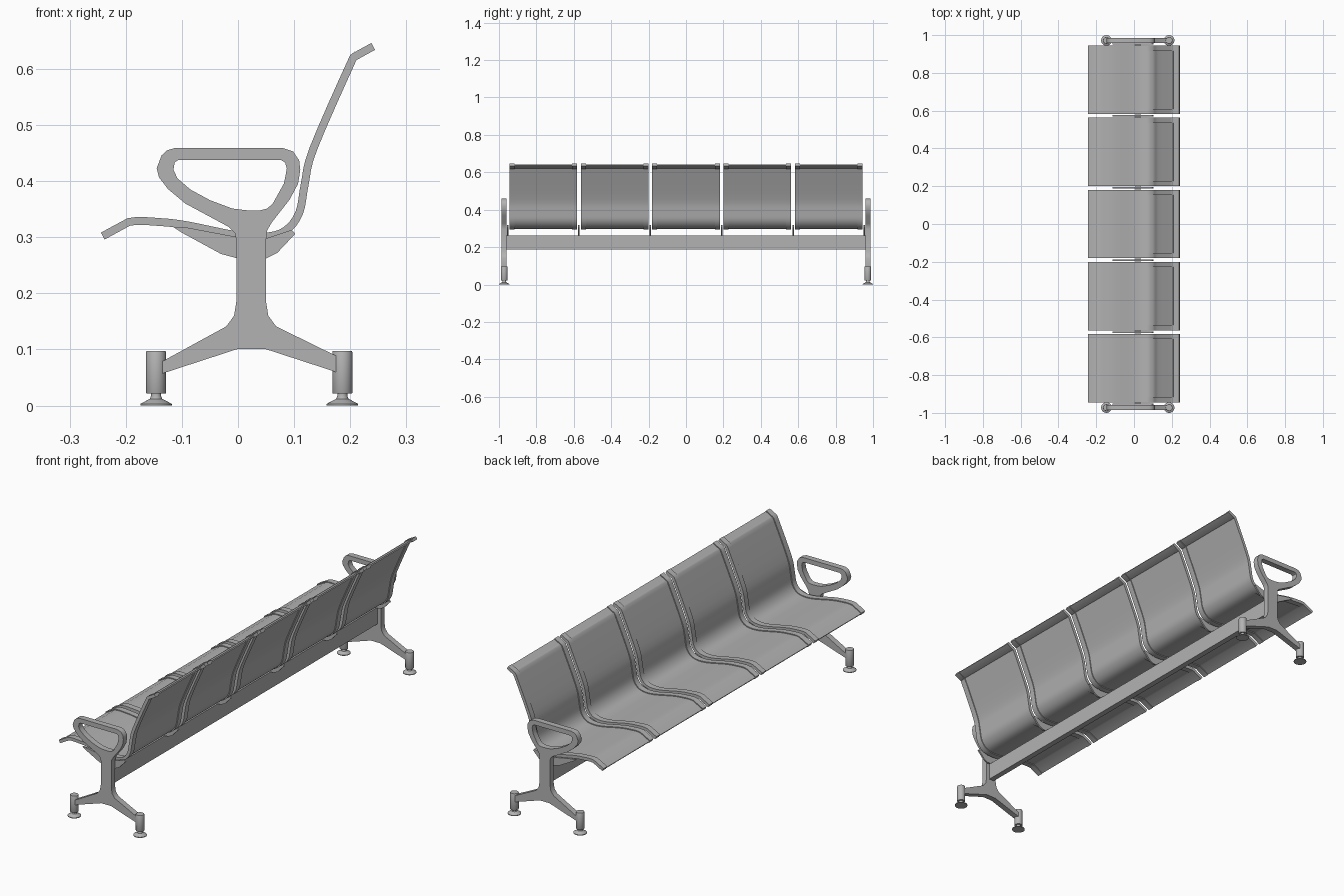
import bpy, bmesh, math
from mathutils import Vector

cube = bpy.data.objects.get("Cube")
if cube:
    bpy.data.objects.remove(cube, do_unlink=True)

metal = bpy.data.materials.new("grey_metal")
metal.use_nodes = True
GREY = (0.45, 0.45, 0.45, 1)
metal.diffuse_color = GREY
metal.node_tree.nodes["Principled BSDF"].inputs["Base Color"].default_value = GREY


def finish(obj, angle=40):
    obj.data.materials.clear()
    obj.data.materials.append(metal)
    bpy.ops.object.select_all(action="DESELECT")
    obj.select_set(True)
    bpy.context.view_layer.objects.active = obj
    bpy.ops.object.shade_smooth_by_angle(angle=math.radians(angle))


def plate(name, loops, y, thick):
    """Flat side-profile plate (outline plus optional holes) centred on y."""
    curve = bpy.data.curves.new(name, "CURVE")
    curve.dimensions = "2D"
    curve.fill_mode = "BOTH"
    curve.extrude = thick / 2
    for loop in loops:
        spline = curve.splines.new("POLY")
        spline.points.add(len(loop) - 1)
        for p, (x, z) in zip(spline.points, loop):
            p.co = (x, z, 0, 1)
        spline.use_cyclic_u = True
    temp = bpy.data.objects.new(name, curve)
    bpy.context.collection.objects.link(temp)
    mesh = bpy.data.meshes.new_from_object(
        temp.evaluated_get(bpy.context.evaluated_depsgraph_get()))
    bpy.data.objects.remove(temp, do_unlink=True)
    obj = bpy.data.objects.new(name, mesh)
    obj.rotation_euler.x = math.pi / 2
    obj.location.y = y
    bpy.context.collection.objects.link(obj)
    finish(obj)


def smooth_path(pts, steps=4):
    """Catmull-Rom through the points, keeping the straight end lips."""
    pts = [Vector(p) for p in pts]
    out = [pts[0]]
    for a, b, c, d in zip(pts, pts[1:], pts[2:], pts[3:]):
        for i in range(steps):
            t = i / steps
            out.append(b + ((c - a) * t + (2*a - 5*b + 4*c - d) * t*t
                            + (3*b - a - 3*c + d) * t**3) / 2)
    return out + pts[-2:]


def ribbon(name, path, thick, y0, y1):
    """Curved sheet of even thickness following the path, from y0 to y1."""
    upper, lower = [], []
    for i, p in enumerate(path):
        before = (p - path[max(i - 1, 0)]).normalized()
        after = (path[min(i + 1, len(path) - 1)] - p).normalized()
        t = (before + after).normalized()
        n = Vector((-t.y, t.x)) * thick / 2
        upper.append(p + n)
        lower.append(p - n)
    bm = bmesh.new()
    rows = [[bm.verts.new((p.x, y, p.y)) for p in side]
            for y in (y0, y1) for side in (upper, lower)]
    a, b, c, d = rows
    for r, s in ((a, c), (c, d), (d, b), (b, a)):
        for i in range(len(path) - 1):
            bm.faces.new((r[i], r[i + 1], s[i + 1], s[i]))
    for i in (0, -1):
        bm.faces.new((a[i], b[i], d[i], c[i]))
    bmesh.ops.recalc_face_normals(bm, faces=bm.faces)
    mesh = bpy.data.meshes.new(name)
    bm.to_mesh(mesh)
    bm.free()
    obj = bpy.data.objects.new(name, mesh)
    bpy.context.collection.objects.link(obj)
    finish(obj)


def lathe(name, x, y, profile, sides=32):
    bm = bmesh.new()
    rings = [[bm.verts.new((x + r * math.cos(k * math.tau / sides),
                            y + r * math.sin(k * math.tau / sides), z))
              for k in range(sides)] for r, z in profile]
    for lo, hi in zip(rings, rings[1:]):
        for k in range(sides):
            m = (k + 1) % sides
            bm.faces.new((lo[k], lo[m], hi[m], hi[k]))
    bm.faces.new(rings[0][::-1])
    bm.faces.new(rings[-1])
    mesh = bpy.data.meshes.new(name)
    bm.to_mesh(mesh)
    bm.free()
    obj = bpy.data.objects.new(name, mesh)
    bpy.context.collection.objects.link(obj)
    finish(obj)


# Seats: thin bent panel with a thicker rim along both sides
seat_path = smooth_path([
    (-.241, .302), (-.195, .327), (-.14, .327), (-.09, .321), (0, .303),
    (.05, .301), (.085, .312), (.109, .343), (.119, .395), (.134, .457),
    (.2, .608), (.21, .623), (.241, .64)])
PITCH, WIDTH, RIM = .3815, .362, .027
for i in range(5):
    y = (i - 2) * PITCH
    lo, hi = y - WIDTH / 2, y + WIDTH / 2
    ribbon("seat_panel", seat_path, .006, lo + RIM, hi - RIM)
    ribbon("seat_rim_right", seat_path, .014, lo, lo + RIM)
    ribbon("seat_rim_left", seat_path, .014, hi - RIM, hi)

# Brackets carrying the seats on the beam
bracket = [(-.115, .318), (-.1, .308), (-.03, .27), (0, .262), (.05, .262),
           (.07, .272), (.102, .306), (.096, .313), (.05, .298), (0, .3), (-.09, .317)]
for i in range(6):
    plate("seat_bracket", [bracket], (i - 2.5) * PITCH, .008)

# Long beam
plate("beam", [[(.008, .186), (.034, .186), (.034, .262), (.008, .262)]], 0, 1.93)

# End frames: armrest loop, post and spread legs in one plate
outline = [
    (-.112, .459), (.08, .459), (.098, .453), (.109, .437), (.111, .42),
    (.107, .395), (.092, .367), (.06, .326), (.052, .312), (.05, .295),
    (.05, .185), (.054, .16), (.068, .141), (.176, .088), (.18, .058),
    (.048, .101), (0, .101), (-.138, .056), (-.138, .077), (-.021, .141),
    (-.007, .16), (-.003, .185), (-.003, .295), (-.006, .308), (-.016, .318),
    (-.094, .36), (-.125, .386), (-.141, .407), (-.145, .423), (-.136, .446),
    (-.126, .455)]
hole = [(-.106, .438), (.076, .438), (.084, .433), (.087, .422), (.082, .396),
        (.062, .36), (.052, .351), (.04, .348), (.015, .348), (-.01, .351),
        (-.05, .366), (-.085, .385), (-.108, .405), (-.115, .42), (-.113, .433)]
foot = [(.028, 0), (.028, .003), (.011, .012), (.009, .017), (.009, .021),
        (.017, .021), (.018, .023), (.018, .095), (.017, .097)]
for side in (-1, 1):
    plate("end_frame", [outline, hole], side * .972, .027)
    for x in (-.146, .186):
        lathe("foot", x, side * .972, foot)
